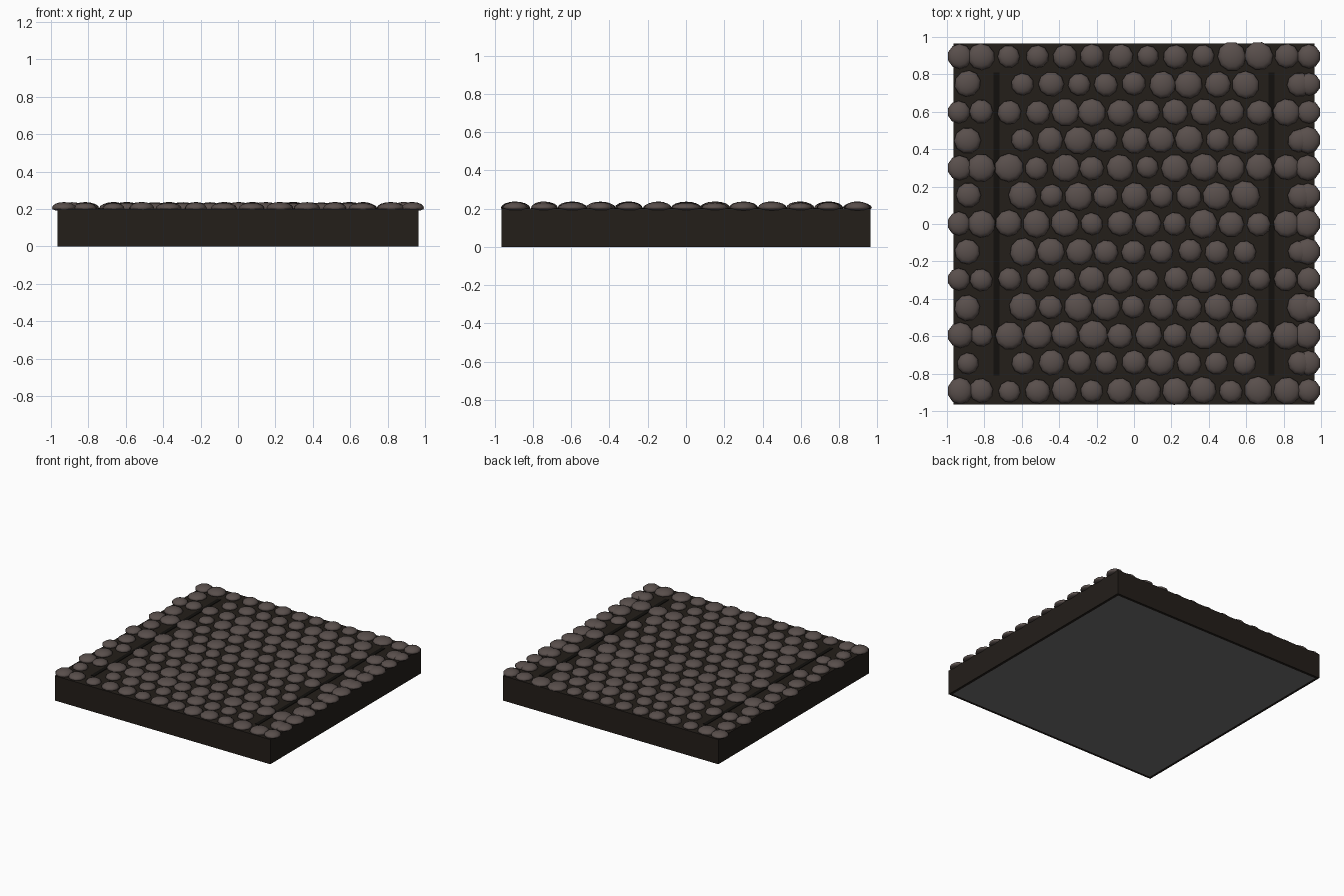
import bpy, bmesh, random
from mathutils import Matrix

if "Cube" in bpy.data.objects:
    bpy.data.objects.remove(bpy.data.objects["Cube"])

random.seed(7)


def material(name, rgb):
    m = bpy.data.materials.new(name)
    m.diffuse_color = (*rgb, 1)
    m.use_nodes = True
    m.node_tree.nodes["Principled BSDF"].inputs["Base Color"].default_value = m.diffuse_color
    return m


def add_object(name, bm, *mats):
    me = bpy.data.meshes.new(name)
    bm.to_mesh(me)
    bm.free()
    for m in mats:
        me.materials.append(m)
    ob = bpy.data.objects.new(name, me)
    bpy.context.collection.objects.link(ob)
    return ob


def box(centre, size):
    bm = bmesh.new()
    bmesh.ops.create_cube(bm, size=1, matrix=Matrix.Translation(centre) @ Matrix.Diagonal((*size, 1)))
    return bm


earth = material("earth", (0.017, 0.013, 0.010))
rut = material("rut", (0.006, 0.005, 0.004))
stone = material("stone", (0.100, 0.078, 0.072))
under = material("underside", (0.17, 0.17, 0.17))

# Base slab with a grey panel let into the underside, leaving a narrow rim
bm = box((0, 0, 0.1), (1.93, 1.93, 0.2))
bottom = min(bm.faces, key=lambda f: f.calc_center_median().z)
bmesh.ops.inset_region(bm, faces=[bottom], thickness=0.03)
bottom.material_index = 1
add_object("base_slab", bm, earth, under)

# Two long wheel ruts
for side, x in (("left", -0.735), ("right", 0.735)):
    add_object(side + "_rut", box((x, 0, 0.198), (0.03, 1.62, 0.012)), rut)

# Cobbles: domed, flat-bottomed stones in staggered rows
bm = bmesh.new()
CENTRE_Z = 0.204


def cobble(x, y, r, turn=0.0):
    mat = (Matrix.Translation((x, y, CENTRE_Z)) @ Matrix.Rotation(turn, 4, 'Z')
           @ Matrix.Diagonal((r, r * random.uniform(0.98, 1.06), random.uniform(0.028, 0.034), 1)))
    made = bmesh.ops.create_uvsphere(bm, u_segments=10, v_segments=8, radius=1, matrix=mat)
    for v in made["verts"]:                 # flatten the hidden lower half
        if v.co.z < CENTRE_Z:
            v.co.z = CENTRE_Z + (v.co.z - CENTRE_Z) * 0.45


PITCH = 0.148
for row in range(13):
    y = -0.892 + row * 0.149
    staggered = row % 2
    for i in range(13 if staggered else 12):
        if staggered and i in (1, 11):      # gaps where the ruts show
            continue
        x = (-0.888 if staggered else -0.814) + i * PITCH
        r = random.uniform(0.058, 0.077)
        cobble(x + random.uniform(-0.005, 0.005), y + random.uniform(-0.004, 0.004),
               r, random.uniform(0, 6.28))
    # edge stones overhanging the sides
    for side in ((1,) if staggered else (-1, 1)):
        r = random.uniform(0.060, 0.072)
        cobble(side * (0.998 - r), y, r)
for f in bm.faces:
    f.smooth = True
add_object("cobblestones", bm, stone)
